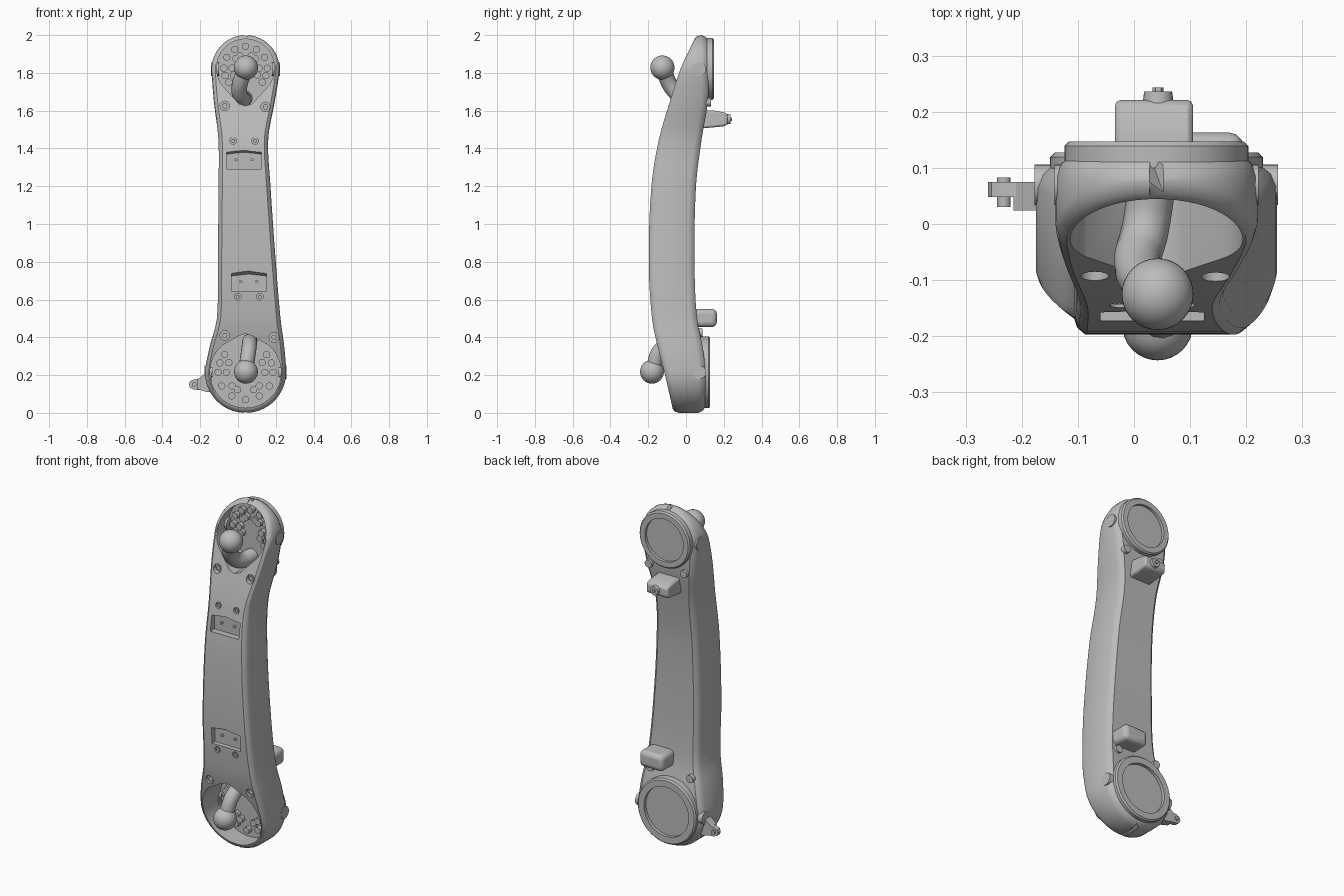
import bpy, bmesh, math
from mathutils import Vector

cube = bpy.data.objects.get("Cube")
if cube:
    bpy.data.objects.remove(cube, do_unlink=True)

GREY = (0.5, 0.5, 0.5, 1)
mat = bpy.data.materials.new("plain grey")
mat.use_nodes = True
mat.diffuse_color = GREY
mat.node_tree.nodes["Principled BSDF"].inputs["Base Color"].default_value = GREY
parts = []
CX = 0.04


def finish(name, bm):
    bmesh.ops.recalc_face_normals(bm, faces=bm.faces)
    me = bpy.data.meshes.new(name)
    bm.to_mesh(me)
    bm.free()
    me.materials.append(mat)
    ob = bpy.data.objects.new(name, me)
    bpy.context.collection.objects.link(ob)
    parts.append(ob)
    return ob


def loft(name, loops):
    bm = bmesh.new()
    rows = [[bm.verts.new(p) for p in loop] for loop in loops]
    n = len(rows[0])
    for a, b in zip(rows, rows[1:]):
        for i in range(n):
            j = (i + 1) % n
            bm.faces.new((a[i], a[j], b[j], b[i]))
    bm.faces.new(rows[0])
    bm.faces.new(rows[-1])
    return finish(name, bm)


def prism(name, outline, y0, y1):
    return loft(name, [[(x, y, z) for x, z in outline] for y in (y0, y1)])


def cyl(name, r, p0, p1, sides=24, r2=None):
    p0, p1 = Vector(p0), Vector(p1)
    turn = Vector((0, 0, 1)).rotation_difference(p1 - p0)
    loops = []
    for p, rad in ((p0, r), (p1, r if r2 is None else r2)):
        ring = [2 * math.pi * i / sides for i in range(sides)]
        loops.append([p + turn @ Vector((rad * math.cos(a), rad * math.sin(a), 0)) for a in ring])
    return loft(name, loops)


def box(name, x, y, z, bevel=0.0):
    ob = prism(name, [(x[0], z[0]), (x[1], z[0]), (x[1], z[1]), (x[0], z[1])], *y)
    if bevel:
        mod = ob.modifiers.new("round", 'BEVEL')
        mod.width, mod.segments = bevel, 3
    return ob


def ring(name, z, r, inner, y0, y1, floor):
    # Stepped, turned disc with a sunken centre
    steps = ((r, y0), (r, y1 - .008), (r - .008, y1), (inner, y1), (inner, floor))
    angles = [2 * math.pi * i / 56 for i in range(56)]
    loft(name, [[(CX + q * math.cos(a), y, z + q * math.sin(a)) for a in angles] for q, y in steps])


def cut(target, cutter):
    mod = target.modifiers.new("cut", 'BOOLEAN')
    mod.operation, mod.object, mod.solver = 'DIFFERENCE', cutter, 'EXACT'
    bpy.context.view_layer.objects.active = target
    bpy.ops.object.modifier_apply(modifier=mod.name)
    parts.remove(cutter)
    bpy.data.objects.remove(cutter, do_unlink=True)


# Limb profile keys: height, left edge, right edge, front depth, back depth
KEYS = [(0, -.175, .255, -.07, .1), (.215, -.175, .255, -.115, .103), (.35, -.15, .245, -.15, .088),
        (.5, -.112, .225, -.18, .058), (.8, -.107, .2, -.197, .045), (1.2, -.103, .172, -.183, .053),
        (1.45, -.104, .16, -.143, .083), (1.65, -.128, .195, -.085, .116), (1.82, -.14, .22, -.03, .12),
        (2, -.14, .22, .045, .118)]


def profile(z, c):
    # Smooth interpolation through the keys
    def slope(i):
        a, b = KEYS[max(i - 1, 0)], KEYS[min(i + 1, len(KEYS) - 1)]
        return (b[c] - a[c]) / (b[0] - a[0])
    i = max(k for k in range(len(KEYS) - 1) if KEYS[k][0] <= max(z, 0))
    h = KEYS[i + 1][0] - KEYS[i][0]
    t = (z - KEYS[i][0]) / h
    return ((2*t**3 - 3*t*t + 1) * KEYS[i][c] + (t**3 - 2*t*t + t) * h * slope(i)
            + (3*t*t - 2*t**3) * KEYS[i + 1][c] + (t**3 - t*t) * h * slope(i + 1))


# Main curved shell, round at both ends
def section(z, edge):
    yf, yb = profile(z, 3), profile(z, 4)
    layers = ((.02, yf), (.006, yf + .012), (0, yf + .03), (0, yb - .035), (.01, yb - .012), (.026, yb))
    pts = [(edge(d), y) for d, y in layers]
    return ([(l, y, h) for (l, r, h), y in pts] + [(r, y, h) for (l, r, h), y in reversed(pts)])


def arc(zc, r, a, sign):
    def edge(d):
        return (CX - (r - d) * math.cos(a), CX + (r - d) * math.cos(a), zc + sign * (r - d) * math.sin(a))
    return section(zc + sign * r * math.sin(a), edge)


angles = [math.radians(86 * i / 12) for i in range(1, 13)]
rows = [arc(.215, .215, a, -1) for a in reversed(angles)]
for i in range(41):
    z = .215 + (1.82 - .215) * i / 40
    rows.append(section(z, lambda d: (profile(z, 1) + d, profile(z, 2) - d, z)))
rows += [arc(1.82, .18, a, 1) for a in angles]
shell = loft("limb_shell", rows)


# Teardrop sockets in the front, cut down to a flat floor
def teardrop(zc, r, tip, start):
    sweep = [math.radians(start + (180 - 2 * start) * i / 36) for i in range(37)]
    s = 1 if tip > zc else -1
    pts = [(CX + r * math.cos(a), zc - s * r * math.sin(a)) for a in sweep]
    w = .035
    return pts + [(CX - w, tip - s * .012), (CX, tip), (CX + w, tip - s * .012)]


cut(shell, prism("socket_cutter", teardrop(1.825, .154, 1.625, -35), -.4, .078))
cut(shell, prism("socket_cutter", teardrop(.215, .188, .42, -50), -.4, .045))

# Angled sensor recesses with paired holes, and screw seats
for x0, x1, z0, screw_z in ((-.06, .125, 1.29, 1.44), (-.035, .15, .645, .615)):
    z1, mid = z0 + .085, (x0 + x1) / 2
    yf = profile(z0 + .05, 3)
    outer = [(x0, z0), (x1, z0), (x1, z1 + .02), (mid, z1 + .035), (x0, z1 + .02)]
    inner = [(x0, z0), (x1, z0), (x1, z1 - .005), (mid, z1 + .005), (x0, z1 - .005)]
    cut(shell, loft("recess_cutter", [[(x, yf - .03, z) for x, z in outer],
                                      [(x, yf + .03, z) for x, z in inner]]))
    for s in (-1, 1):
        x = mid + s * .042
        cyl("sensor_pin", .008, (x, yf + .02, z0 + .05), (x, yf + .035, z0 + .05), 12)
        x = mid + s * .058
        y = profile(screw_z, 3)
        cut(shell, cyl("screw_cutter", .018, (x, y - .03, screw_z), (x, y + .012, screw_z), 20))
        cyl("small_screw", .011, (x, y + .002, screw_z), (x, y + .02, screw_z), 6)
for x, z in ((-.07, 1.625), (.145, 1.62), (-.07, .41), (.19, .4)):
    y = profile(z, 3)
    cut(shell, cyl("screw_cutter", .025, (x, y - .05, z), (x, y + .02, z), 24))
    cyl("socket_screw", .015, (x, y + .01, z), (x, y + .03, z), 6)

# Contact studs on the socket floors
for zc, outer, floor in ((1.825, .115, .078), (.215, .145, .045)):
    for radius, degrees in ((outer, (-40, -20, 0, 30, 60, 90)), (outer - .043, (-30, 0, 45, 65))):
        for d in degrees:
            for s in ((1, -1) if d != 90 else (1,)):
                a = math.radians(d)
                flip = 1 if zc > 1 else -1
                x, z = CX + s * radius * math.cos(a), zc + flip * radius * math.sin(a)
                cyl("contact_stud", .019, (x, floor + .01, z), (x, floor - .025, z), 14)


# Curved ball arms
def ball_arm(name, path, radius, ball, ball_r):
    cu = bpy.data.curves.new(name, 'CURVE')
    cu.dimensions = '3D'
    cu.bevel_depth, cu.bevel_resolution, cu.use_fill_caps = radius, 5, True
    sp = cu.splines.new('BEZIER')
    sp.bezier_points.add(len(path) - 1)
    for bp, p in zip(sp.bezier_points, path):
        bp.co = p
        bp.handle_left_type = bp.handle_right_type = 'AUTO'
    ob = bpy.data.objects.new(name, cu)
    bpy.context.collection.objects.link(ob)
    me = bpy.data.meshes.new_from_object(ob.evaluated_get(bpy.context.evaluated_depsgraph_get()))
    bm = bmesh.new()
    bm.from_mesh(me)
    bpy.data.objects.remove(ob, do_unlink=True)
    finish(name, bm)
    bm = bmesh.new()
    bmesh.ops.create_uvsphere(bm, u_segments=32, v_segments=20, radius=ball_r)
    bmesh.ops.translate(bm, verts=bm.verts, vec=ball)
    finish(name + "_ball", bm)


ball_arm("upper_arm", [(.035, .09, 1.665), (.02, -.01, 1.665), (.006, -.07, 1.715), (.035, -.122, 1.82)],
         .042, (.042, -.125, 1.828), .064)
ball_arm("lower_arm", [(.062, .06, .375), (.062, -.06, .375), (.057, -.135, .335), (.042, -.175, .23)],
         .04, (.042, -.18, .218), .063)

# Rear bearing rings
ring("upper_ring", 1.82, .164, .125, .1, .147, .13)
ring("lower_ring", .215, .19, .145, .08, .127, .108)

# Rear latch with knob, and rear bar
latch = [(.07, 1.505, 1.605), (.15, 1.512, 1.6), (.205, 1.518, 1.59), (.221, 1.53, 1.58)]
ob = loft("rear_latch", [[(-.034, y, a), (.105, y, a), (.105, y, b), (-.034, y, b)] for y, a, b in latch])
mod = ob.modifiers.new("round", 'BEVEL')
mod.width, mod.segments = .01, 2
cyl("latch_knob", .028, (.043, .21, 1.555), (.043, .236, 1.555), 24, .025)
cyl("latch_knob_pin", .01, (.043, .23, 1.555), (.043, .243, 1.555), 6)
box("rear_bar", (.04, .195), (.03, .163), (.455, .55), .025)

# Rear corner bosses and side pivots
for z, xs in ((1.645, (-.075, .155)), (.425, (-.085, .175))):
    for x in xs:
        y = profile(z, 4)
        cyl("rear_boss", .026, (x, y - .04, z), (x, y + .016, z), 20, .022)
for z, xs in ((1.82, (-.14, .22)), (.215, (-.175, .255))):
    for x in xs:
        s = 1 if x > 0 else -1
        cyl("side_pivot", .036, (x - s * .04, .07, z), (x + s * .002, .07, z), 28)

# Side lug with pivot bolt
prism("side_lug", [(-.14, .11), (-.14, .215), (-.175, .21), (-.215, .175), (-.215, .125), (-.17, .112)], .024, .075)
prism("lug_tip", [(-.2, .12), (-.2, .18), (-.235, .177), (-.254, .167), (-.26, .15), (-.254, .133), (-.235, .124)],
      .048, .075)
cyl("lug_bolt", .012, (-.232, .03, .15), (-.232, .083, .15), 16)

bpy.ops.object.select_all(action='DESELECT')
for ob in parts:
    ob.select_set(True)
bpy.context.view_layer.objects.active = shell
bpy.ops.object.shade_smooth_by_angle(angle=math.radians(32))
